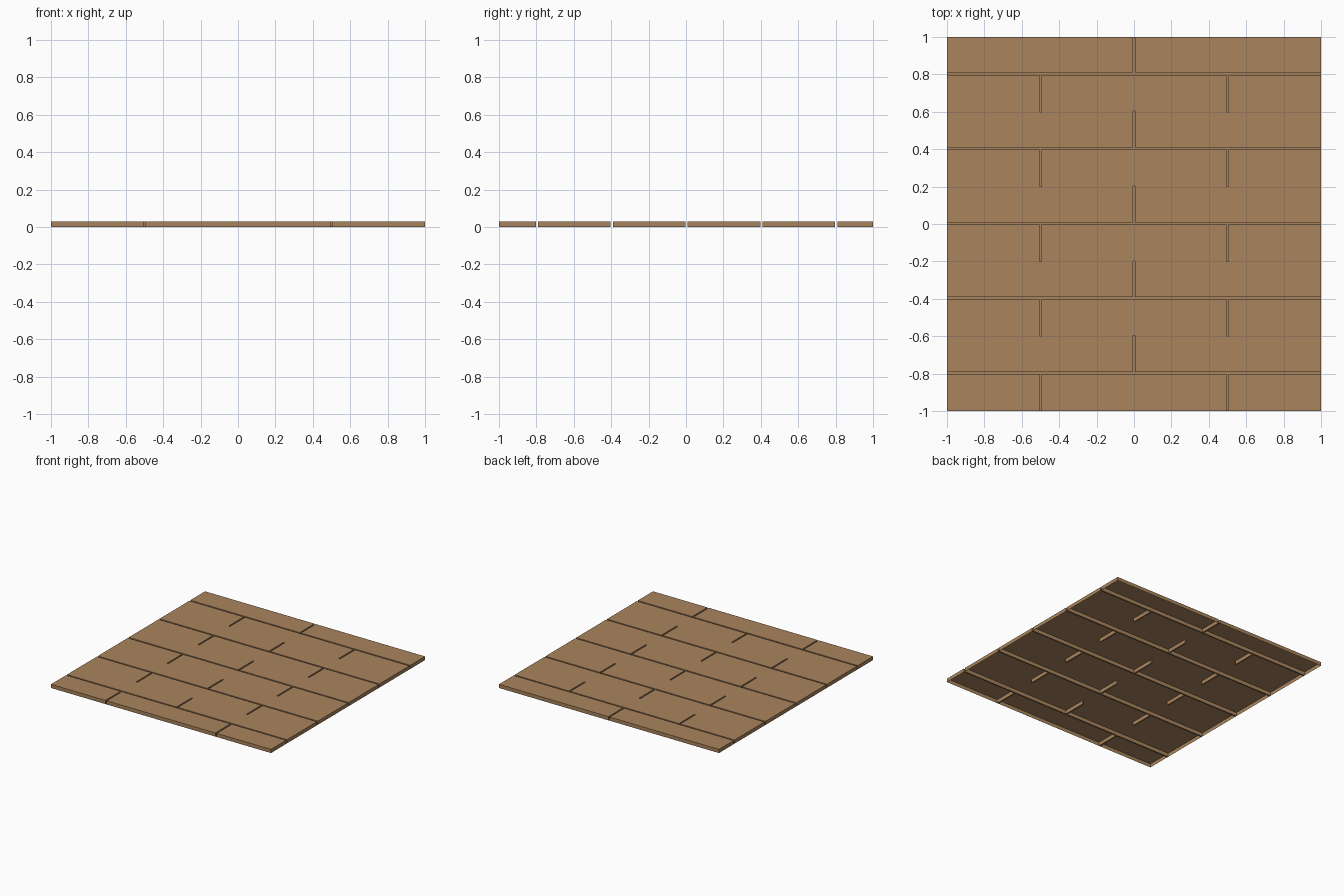
import bpy, bmesh

if "Cube" in bpy.data.objects:
    bpy.data.objects.remove(bpy.data.objects["Cube"])

H = 0.03          # plank height
G = 0.006         # half groove width
OFF = 0.003       # slight offset of the long grooves

# Long grooves between plank rows
rows = [-0.8, -0.4, 0.0, 0.4, 0.8]
grooves = [(-1, 1, y - G + OFF, y + G + OFF) for y in rows]

# Short staggered joints: middle joint above each long groove, side joints below
for y in rows:
    grooves.append((-G, G, y, y + 0.2 + (OFF if y < 0.7 else 0)))
    for x in (-0.5, 0.5):
        grooves.append((x - G, x + G, y - 0.2, y))

xs = sorted({-1.0, 1.0} | {round(v, 4) for g in grooves for v in g[:2]})
ys = sorted({-1.0, 1.0} | {round(v, 4) for g in grooves for v in g[2:]})
ys = [y for y in ys if -1 <= y <= 1]


def height(i, j):
    """Height of a cell: groove floor, plank top, or None outside."""
    if not (0 <= i < len(xs) - 1 and 0 <= j < len(ys) - 1):
        return None
    cx, cy = (xs[i] + xs[i + 1]) / 2, (ys[j] + ys[j + 1]) / 2
    return 0.0 if any(a < cx < b and c < cy < d for a, b, c, d in grooves) else H


bm = bmesh.new()


def quad(*pts):
    bm.faces.new([bm.verts.new(p) for p in pts])


# Plank tops, groove floors and the walls between them; underside stays open
for i in range(len(xs) - 1):
    for j in range(len(ys) - 1):
        x0, x1, y0, y1 = xs[i], xs[i + 1], ys[j], ys[j + 1]
        z = height(i, j)
        quad((x0, y0, z), (x1, y0, z), (x1, y1, z), (x0, y1, z))
        if z == 0:
            continue
        sides = [((0, -1), (x0, y0), (x1, y0)), ((1, 0), (x1, y0), (x1, y1)),
                 ((0, 1), (x1, y1), (x0, y1)), ((-1, 0), (x0, y1), (x0, y0))]
        for (di, dj), a, b in sides:
            if height(i + di, j + dj) != H:
                quad((*a, 0), (*b, 0), (*b, H), (*a, H))

bmesh.ops.remove_doubles(bm, verts=bm.verts, dist=1e-5)
bmesh.ops.dissolve_limit(bm, angle_limit=0.02, verts=bm.verts, edges=bm.edges)
bmesh.ops.triangulate(bm, faces=[f for f in bm.faces if len(f.verts) > 4])

mesh = bpy.data.meshes.new("plank_floor")
bm.to_mesh(mesh)
bm.free()
floor = bpy.data.objects.new("plank_floor", mesh)
bpy.context.collection.objects.link(floor)

# Brown wood
wood = bpy.data.materials.new("wood")
wood.diffuse_color = (0.40, 0.23, 0.11, 1)
wood.use_nodes = True
wood.node_tree.nodes["Principled BSDF"].inputs["Base Color"].default_value = wood.diffuse_color
mesh.materials.append(wood)
